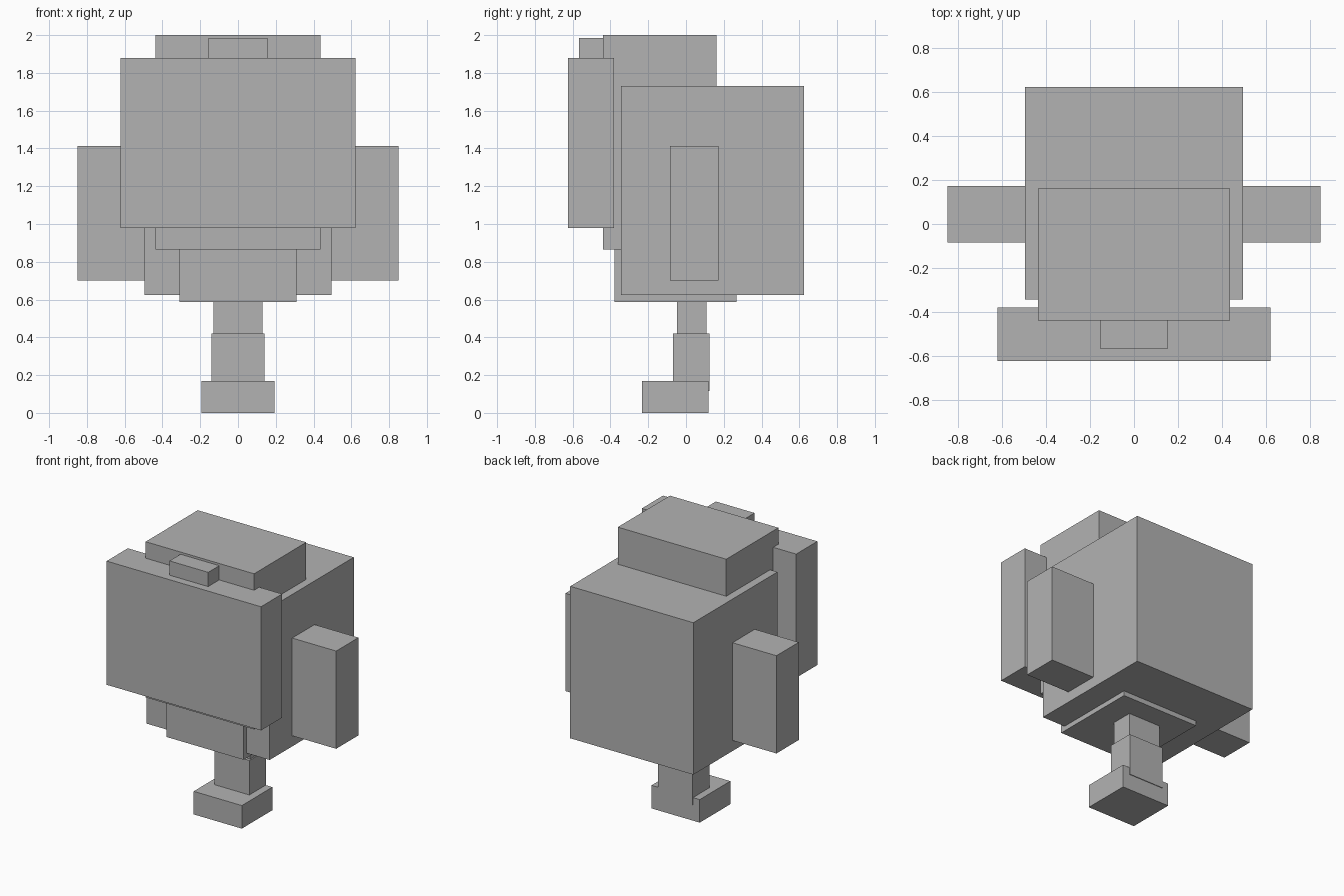
import bpy
import bmesh
from mathutils import Vector

cube = bpy.data.objects.get("Cube")
if cube:
    bpy.data.objects.remove(cube, do_unlink=True)

# One plain grey for the whole model
grey = bpy.data.materials.new("plain grey")
grey.use_nodes = True
colour = (0.45, 0.45, 0.45, 1)
grey.diffuse_color = colour
grey.node_tree.nodes["Principled BSDF"].inputs["Base Color"].default_value = colour


def box(name, x, y, z):
    """Box filling the given (low, high) range on each axis."""
    low, high = (Vector(c) for c in zip(x, y, z))
    bm = bmesh.new()
    bmesh.ops.create_cube(bm, size=1)
    for v in bm.verts:
        v.co = (low + high) / 2 + v.co * (high - low)
    mesh = bpy.data.meshes.new(name)
    bm.to_mesh(mesh)
    bm.free()
    mesh.materials.append(grey)
    obj = bpy.data.objects.new(name, mesh)
    bpy.context.collection.objects.link(obj)
    return obj


def centred(name, half_width, y, z):
    return box(name, (-half_width, half_width), y, z)


# Body and the blocks set into it
centred("body", 0.496, (-0.344, 0.624), (0.623, 1.73))
centred("upper_block", 0.437, (-0.439, 0.161), (0.866, 2.0))
centred("lower_block", 0.31, (-0.378, 0.267), (0.588, 0.88))

# Front slab with the small nub on top
centred("front_slab", 0.622, (-0.624, -0.38), (0.979, 1.88))
centred("top_nub", 0.156, (-0.566, -0.43), (1.8, 1.984))

# Side blocks
for side, sign in (("left", 1), ("right", -1)):
    box(side + "_side_block", sorted((sign * 0.48, sign * 0.85)),
        (-0.084, 0.173), (0.70, 1.412))

# Single leg and foot
centred("upper_leg", 0.13, (-0.048, 0.108), (0.40, 0.60))
centred("lower_leg", 0.14, (-0.069, 0.124), (0.115, 0.419))
centred("foot", 0.194, (-0.233, 0.119), (0, 0.168))
